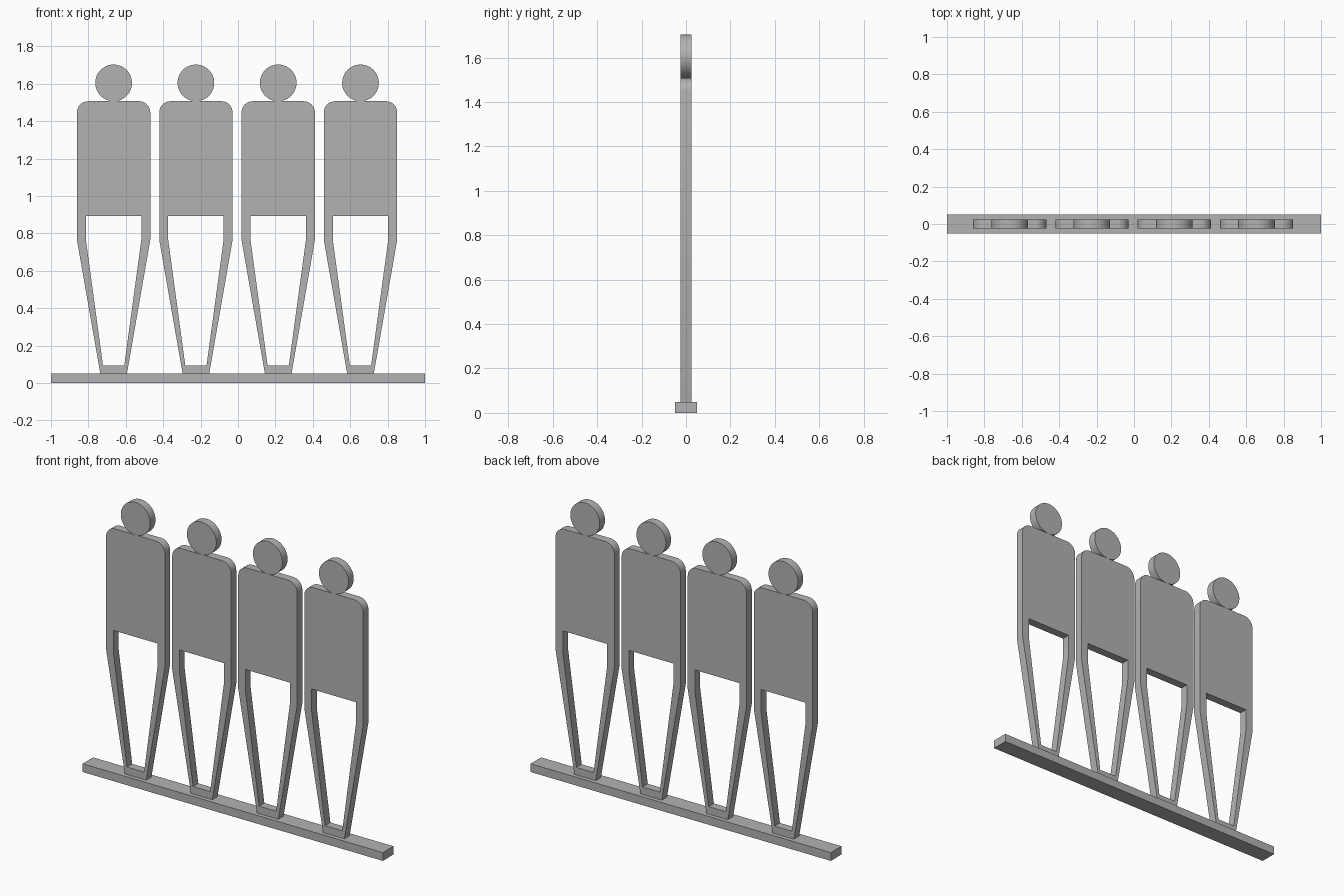
import bpy, bmesh
from math import sin, cos, pi, radians
from mathutils import Vector

cube = bpy.data.objects.get("Cube")
if cube:
    bpy.data.objects.remove(cube, do_unlink=True)

# One plain grey for everything
grey = bpy.data.materials.new("plain_grey")
grey.use_nodes = True
grey.diffuse_color = (0.45, 0.45, 0.45, 1)
grey.node_tree.nodes["Principled BSDF"].inputs["Base Color"].default_value = grey.diffuse_color

THICK = 0.05          # depth of the flat figures
BASE_TOP = 0.05


def mirrored(half):
    """Close a right-hand half profile into a full symmetric loop."""
    return half + [(-x, z) for x, z in reversed(half)]


def flat_plate(name, loops, x):
    """Fill outline loops (the later ones are holes) and give them depth."""
    bm = bmesh.new()
    edges = []
    for loop in loops:
        vs = [bm.verts.new((px, -THICK / 2, pz)) for px, pz in loop]
        edges += [bm.edges.new((a, b)) for a, b in zip(vs, vs[1:] + vs[:1])]
    bmesh.ops.triangle_fill(bm, edges=edges, use_beauty=True, normal=Vector((0, -1, 0)))
    result = bmesh.ops.extrude_face_region(bm, geom=bm.faces[:], use_keep_orig=True)
    moved = [g for g in result["geom"] if isinstance(g, bmesh.types.BMVert)]
    bmesh.ops.translate(bm, verts=moved, vec=(0, THICK, 0))
    bmesh.ops.recalc_face_normals(bm, faces=bm.faces[:])
    mesh = bpy.data.meshes.new(name)
    bm.to_mesh(mesh)
    bm.free()
    obj = bpy.data.objects.new(name, mesh)
    bpy.context.collection.objects.link(obj)
    obj.location.x = x
    finish(obj)


def finish(obj):
    obj.data.materials.append(grey)
    bpy.ops.object.select_all(action="DESELECT")
    obj.select_set(True)
    bpy.context.view_layer.objects.active = obj
    bpy.ops.object.shade_smooth_by_angle(angle=radians(30))


# Base bar
bpy.ops.mesh.primitive_cube_add(size=1, location=(0, 0, BASE_TOP / 2))
base = bpy.context.object
base.name = "base_bar"
base.scale = (2, 0.1, BASE_TOP)
bpy.ops.object.transform_apply(location=False, rotation=False, scale=True)
finish(base)

# Figure outline with rounded shoulders, and the opening between the legs
HALF, TOP, ROUND = 0.196, 1.507, 0.06
shoulder = [(HALF - ROUND + ROUND * cos(a), TOP - ROUND + ROUND * sin(a))
            for a in [i * pi / 16 for i in range(9)]]
outline = mirrored([(0.071, BASE_TOP), (HALF, 0.765)] + shoulder)
opening = mirrored([(0.057, 0.095), (0.148, 0.765), (0.148, 0.893)])

for i in range(4):
    x = -0.665 + 0.44 * i
    flat_plate(f"figure_body_{i + 1}", [outline, opening], x)

    # Round disc head resting on the shoulders
    bpy.ops.mesh.primitive_cylinder_add(vertices=64, radius=0.098, depth=THICK,
                                        location=(x, 0, 1.605), rotation=(pi / 2, 0, 0))
    head = bpy.context.object
    head.name = f"figure_head_{i + 1}"
    finish(head)
